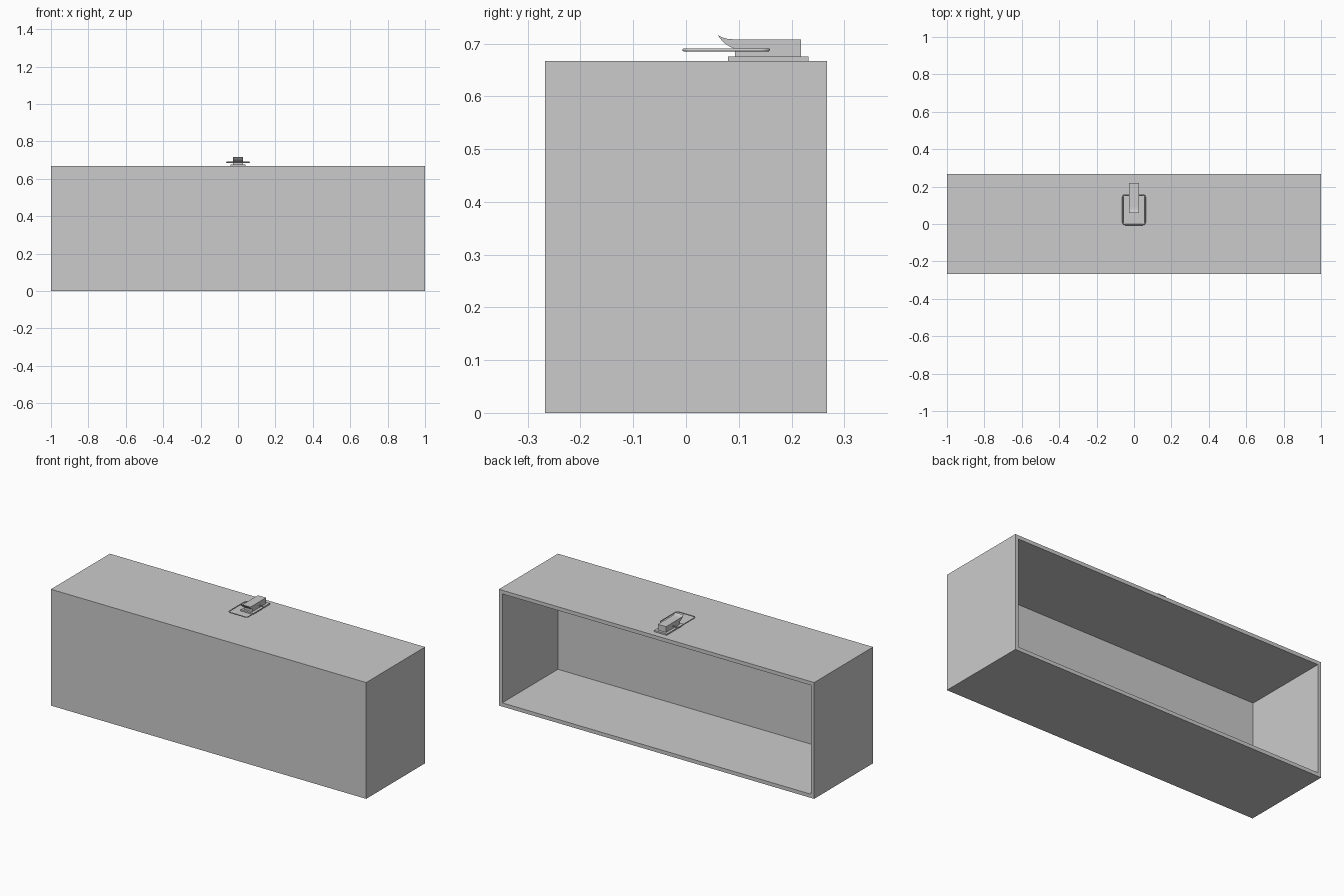
import bpy, bmesh, math
from mathutils import Vector

if "Cube" in bpy.data.objects:
    bpy.data.objects.remove(bpy.data.objects["Cube"])

grey = bpy.data.materials.new("plain grey")
grey.diffuse_color = (0.6, 0.6, 0.6, 1)
grey.use_nodes = True
grey.node_tree.nodes["Principled BSDF"].inputs["Base Color"].default_value = grey.diffuse_color


def finish(name, bm):
    bmesh.ops.recalc_face_normals(bm, faces=bm.faces)
    me = bpy.data.meshes.new(name)
    bm.to_mesh(me)
    bm.free()
    me.materials.append(grey)
    ob = bpy.data.objects.new(name, me)
    bpy.context.collection.objects.link(ob)
    return ob


def box(bm, lo, hi):
    lo, hi = Vector(lo), Vector(hi)
    vs = bmesh.ops.create_cube(bm, size=1)["verts"]
    for v in vs:
        v.co = (lo + hi) / 2 + v.co * (hi - lo)
    return vs


# Case: box with its back face inset and pushed in to the front panel
W, D, H, T = 1.0, 0.267, 0.667, 0.03
bm = bmesh.new()
box(bm, (-W, -D, 0), (W, D, H))
bm.normal_update()
back = max(bm.faces, key=lambda f: f.normal.y)
bmesh.ops.inset_region(bm, faces=[back], thickness=T)
inner = bmesh.ops.extrude_face_region(bm, geom=[back])["geom"]
for v in inner:
    if isinstance(v, bmesh.types.BMVert):
        v.co.y = -D + T
if back.is_valid:
    bm.faces.remove(back)
finish("case", bm)

# Latch base plate
bm = bmesh.new()
box(bm, (-0.04, 0.08, H), (0.04, 0.232, 0.675))
finish("latch_plate", bm)

# Latch body: side profile with a curved lip, extruded across x
profile = [(0.218, 0.675), (0.218, 0.708), (0.09, 0.708), (0.078, 0.709),
           (0.068, 0.712), (0.06, 0.716), (0.066, 0.708), (0.074, 0.7),
           (0.083, 0.694), (0.093, 0.69), (0.093, 0.675)]
bm = bmesh.new()
face = bm.faces.new([bm.verts.new((-0.026, y, z)) for y, z in profile])
ext = bmesh.ops.extrude_face_region(bm, geom=[face])["geom"]
for v in ext:
    if isinstance(v, bmesh.types.BMVert):
        v.co.x = 0.026
finish("latch_lever", bm)

# Wire loop: round wire swept around a rounded rectangle
R, HX, Y0, Y1, Z, r, N = 0.014, 0.06, -0.004, 0.156, 0.688, 0.003, 8
path = []
for sx, cy, a0 in ((1, Y1 - R, 0), (-1, Y1 - R, 90), (-1, Y0 + R, 180), (1, Y0 + R, 270)):
    for k in range(6):
        a = math.radians(a0 + 18 * k)
        path.append((sx * (HX - R), cy, a))
bm = bmesh.new()
rings = []
for cx, cy, a in path:
    ring = []
    for j in range(N):
        b = 2 * math.pi * j / N
        d = R + r * math.cos(b)
        ring.append(bm.verts.new((cx + d * math.cos(a), cy + d * math.sin(a), Z + r * math.sin(b))))
    rings.append(ring)
for i, ring in enumerate(rings):
    nxt = rings[(i + 1) % len(rings)]
    for j in range(N):
        k = (j + 1) % N
        bm.faces.new((ring[j], ring[k], nxt[k], nxt[j]))
for f in bm.faces:
    f.smooth = True
finish("wire_loop", bm)
